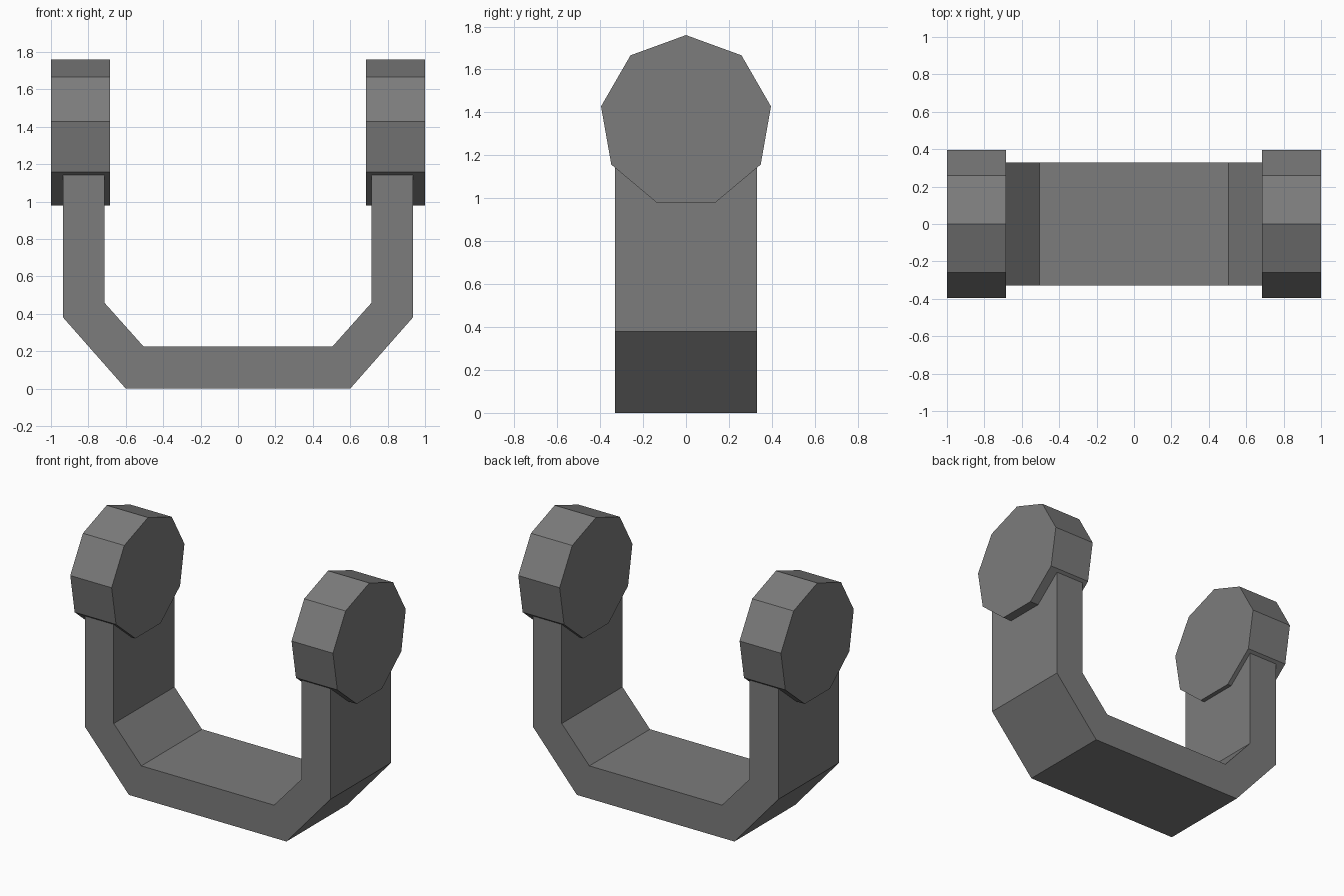
import bpy, bmesh, math
from mathutils import Matrix

if "Cube" in bpy.data.objects:
    bpy.data.objects.remove(bpy.data.objects["Cube"], do_unlink=True)

# Single dark steel colour
steel = bpy.data.materials.new("grey_steel")
steel.use_nodes = True
steel.diffuse_color = (0.2, 0.2, 0.2, 1)
steel.node_tree.nodes["Principled BSDF"].inputs["Base Color"].default_value = (0.2, 0.2, 0.2, 1)


def add_object(name, bm):
    bmesh.ops.recalc_face_normals(bm, faces=bm.faces)
    mesh = bpy.data.meshes.new(name)
    bm.to_mesh(mesh)
    bm.free()
    mesh.materials.append(steel)
    obj = bpy.data.objects.new(name, mesh)
    bpy.context.collection.objects.link(obj)
    return obj


# U-shaped bracket: half profile mirrored, then extruded in depth
DEPTH = 0.33
ARM_TOP = 1.3
outer = [(0.6, 0), (0.935, 0.38), (0.935, ARM_TOP)]
inner = [(0.715, ARM_TOP), (0.715, 0.46), (0.505, 0.225)]
half = outer + inner
profile = half + [(-x, z) for x, z in reversed(half)]

bm = bmesh.new()
face = bm.faces.new([bm.verts.new((x, -DEPTH, z)) for x, z in profile])
side = bmesh.ops.extrude_face_region(bm, geom=[face])
moved = [g for g in side["geom"] if isinstance(g, bmesh.types.BMVert)]
bmesh.ops.translate(bm, verts=moved, vec=(0, 2 * DEPTH, 0))
add_object("u_bracket", bm)

# Nine-sided end discs, one corner pointing up
SIDES = 9
RADIUS = 0.402
for name, sign in (("left_end_disc", 1), ("right_end_disc", -1)):
    bm = bmesh.new()
    rings = []
    for x in (0.685, 1.0):
        rings.append([bm.verts.new((sign * x,
                                    RADIUS * math.sin(math.tau * i / SIDES),
                                    RADIUS * math.cos(math.tau * i / SIDES)))
                      for i in range(SIDES)])
    for ring in rings:
        bm.faces.new(ring)
    for i in range(SIDES):
        j = (i + 1) % SIDES
        bm.faces.new((rings[0][i], rings[0][j], rings[1][j], rings[1][i]))
    bmesh.ops.transform(bm, matrix=Matrix.Translation((0, 0, 1.358)), verts=bm.verts)
    add_object(name, bm)
